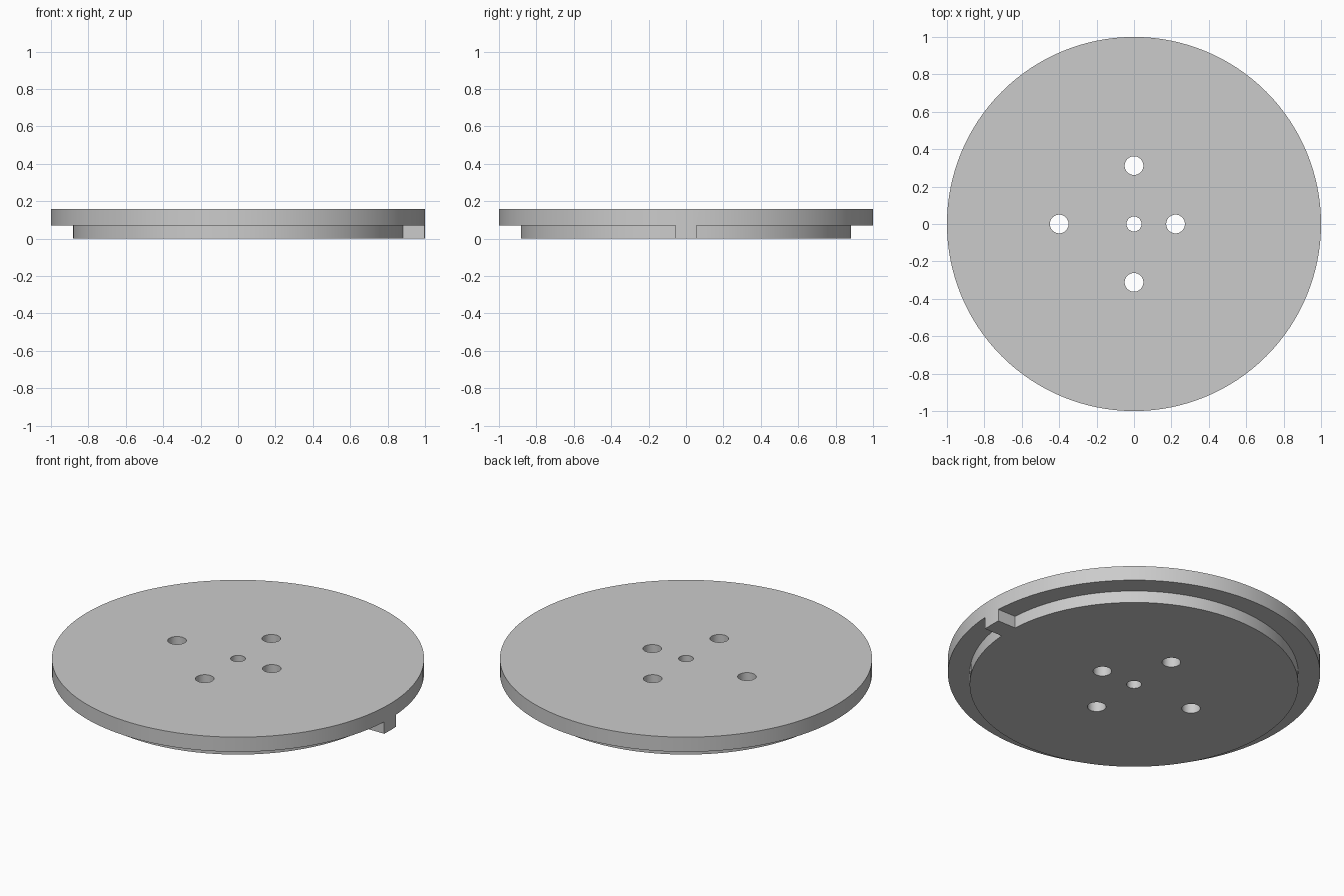
import bpy, bmesh
from math import asin, cos, sin, pi, radians

if "Cube" in bpy.data.objects:
    bpy.data.objects.remove(bpy.data.objects["Cube"])

RIM, HUB, KEY = 1.0, 0.883, 0.056      # rim radius, hub radius, half key width
STEP, TOP = 0.071, 0.158               # underside of rim, top of disc

grey = bpy.data.materials.new("plain grey")
grey.use_nodes = True
colour = (0.6, 0.6, 0.6, 1)
grey.diffuse_color = colour
grey.node_tree.nodes["Principled BSDF"].inputs["Base Color"].default_value = colour


def arc(radius, start, end, count, cx=0, cy=0):
    """Points along an arc, both ends included."""
    return [(cx + radius * cos(start + (end - start) * i / count),
             cy + radius * sin(start + (end - start) * i / count))
            for i in range(count + 1)]


def circle(radius, count, cx=0, cy=0):
    return arc(radius, 0, 2 * pi, count, cx, cy)[:-1]


def prism(bm, outline, low, high):
    """Extrude a flat outline between two heights."""
    face = bm.faces.new([bm.verts.new((x, y, low)) for x, y in outline])
    raised = bmesh.ops.extrude_face_region(bm, geom=[face])["geom"]
    verts = [g for g in raised if isinstance(g, bmesh.types.BMVert)]
    bmesh.ops.translate(bm, verts=verts, vec=(0, 0, high - low))


def finish(bm, name):
    bmesh.ops.recalc_face_normals(bm, faces=bm.faces)
    mesh = bpy.data.meshes.new(name)
    bm.to_mesh(mesh)
    bm.free()
    obj = bpy.data.objects.new(name, mesh)
    mesh.materials.append(grey)
    bpy.context.collection.objects.link(obj)
    return obj


# Full-height disc blank
bm = bmesh.new()
prism(bm, circle(RIM, 128), 0, TOP)
disc = finish(bm, "keyed_disc")

# Cutter for the step under the rim, open at +x so the key tab remains
bm = bmesh.new()
outer = RIM + 0.1
a, b = asin(KEY / HUB), asin(KEY / outer)
step = arc(HUB, a, 2 * pi - a, 124) + arc(outer, 2 * pi - b, b, 124)
prism(bm, step, -0.1, STEP)

# Cutters for the centre bore and the four mounting holes
for x, y, radius in [(0, 0, 0.04), (0.222, 0, 0.05), (-0.4, 0, 0.05),
                     (0, 0.312, 0.05), (0, -0.312, 0.05)]:
    prism(bm, circle(radius, 48, x, y), -0.1, TOP + 0.1)
cutter = finish(bm, "step_and_hole_cutter")
cutter.hide_render = True

# Cut the blank, then drop the cutter
cut = disc.modifiers.new("cut", "BOOLEAN")
cut.operation = "DIFFERENCE"
cut.solver = "EXACT"
cut.object = cutter
bpy.ops.object.select_all(action="DESELECT")
bpy.context.view_layer.objects.active = disc
disc.select_set(True)
bpy.ops.object.modifier_apply(modifier=cut.name)
bpy.data.objects.remove(cutter)
bpy.ops.object.shade_smooth_by_angle(angle=radians(30))
